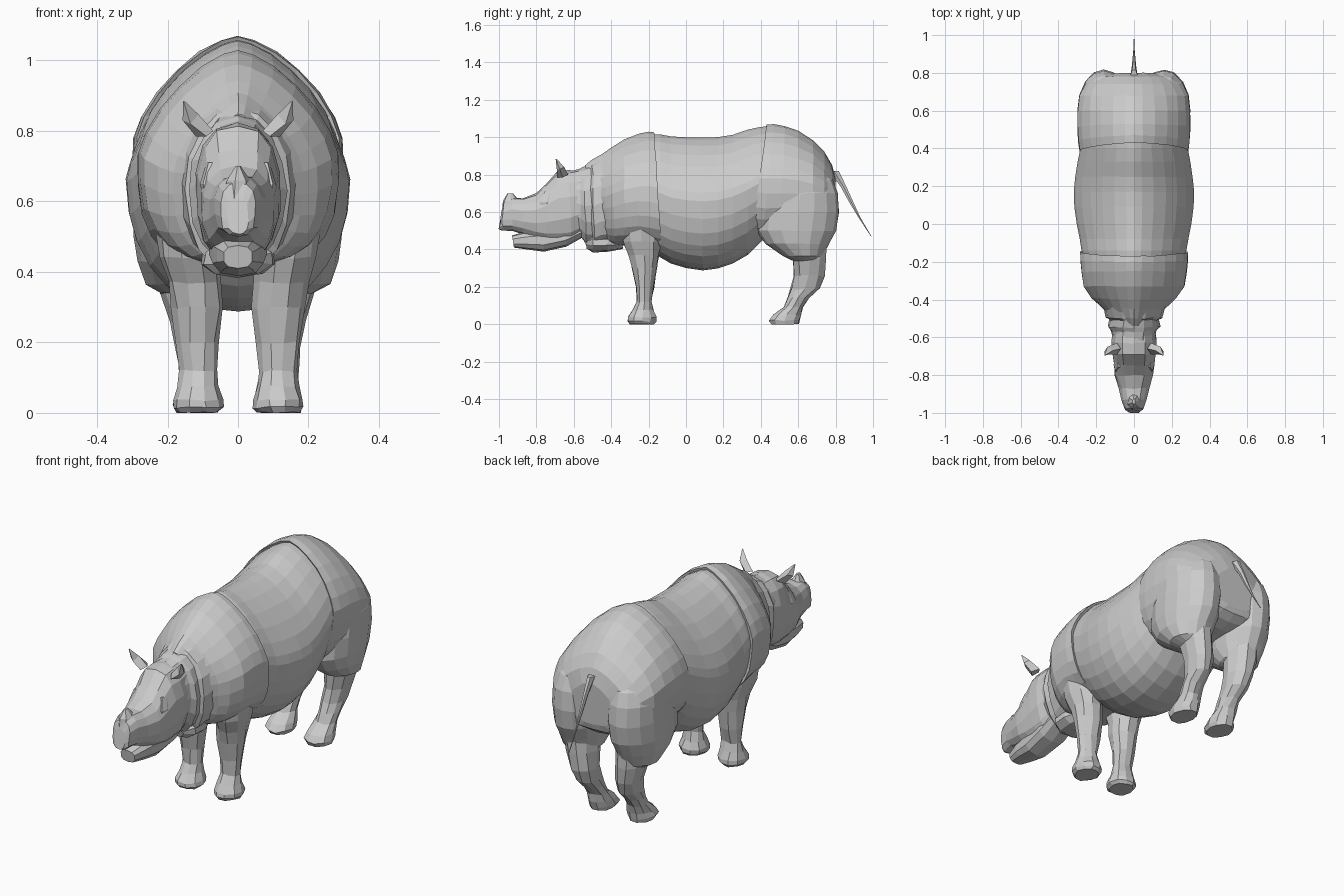
import bpy, bmesh, math, random
random.seed(4)


def skin(name, rings, jitter=0.0):
    """Join equal-sized point rings into one flat-shaded closed shell."""
    bm = bmesh.new()
    rows = []
    for ring in rings:
        rows.append([bm.verts.new([c + random.uniform(-jitter, jitter) for c in p])
                     for p in ring])
    n = len(rows[0])
    for a, b in zip(rows, rows[1:]):
        for i in range(n):
            j = (i + 1) % n
            bm.faces.new((a[i], a[j], b[j], b[i]))
    bm.faces.new(rows[0])
    bm.faces.new(rows[-1])
    bmesh.ops.recalc_face_normals(bm, faces=bm.faces)
    mesh = bpy.data.meshes.new(name)
    bm.to_mesh(mesh)
    bm.free()
    obj = bpy.data.objects.new(name, mesh)
    bpy.context.collection.objects.link(obj)
    return obj


def power(v, e):
    return math.copysign(abs(v) ** e, v)


def long_loft(name, sections, n=24, top=1.5, low=2.2, mid=0.5, jitter=0.0):
    """Sections along y: (y at top, y at bottom, z top, z bottom, half width)."""
    rings = []
    for yt, yb, zt, zb, w in sections:
        zm = zb + (zt - zb) * mid
        ring = []
        for i in range(n):
            t = 2 * math.pi * i / n + math.pi / 2
            e = 2 / (top if math.sin(t) >= 0 else low)
            z = zm + (zt - zm if math.sin(t) >= 0 else zm - zb) * power(math.sin(t), e)
            f = (z - zb) / (zt - zb)
            ring.append((w * power(math.cos(t), e), yb + (yt - yb) * f, z))
        rings.append(ring)
    return skin(name, rings, jitter)


def upright_loft(name, sections, side=1, n=9, jitter=0.0):
    """Sections up z: (z, x centre, y centre, x radius, y radius)."""
    rings = []
    for z, x, y, rx, ry in sections:
        rings.append([(side * (x + rx * math.cos(2 * math.pi * i / n)),
                       y + ry * math.sin(2 * math.pi * i / n), z)
                      for i in range(n)])
    return skin(name, rings, jitter)


# Barrel of the body
long_loft("barrel", [
    (-.22, -.20, 1.01, .42, .255), (-.14, -.14, 1.015, .36, .277),
    (-.08, -.08, 1.005, .325, .287), (0, 0, 1.0, .30, .303),
    (.09, .09, .998, .288, .315), (.17, .17, 1.0, .298, .318),
    (.25, .25, 1.012, .325, .311), (.33, .33, 1.04, .37, .298),
    (.40, .39, 1.055, .43, .285), (.48, .46, 1.06, .50, .27)],
    n=28, mid=.52, jitter=.001)

# Shoulder plate, with a thin lip folding over the barrel
long_loft("shoulder_plate", [
    (-.54, -.43, .85, .47, .10), (-.50, -.43, .88, .45, .145),
    (-.45, -.41, .91, .43, .185), (-.40, -.38, .945, .42, .228),
    (-.33, -.33, .99, .42, .267), (-.25, -.26, 1.02, .42, .28),
    (-.20, -.19, 1.03, .41, .286), (-.17, -.13, 1.025, .395, .287),
    (-.18, -.14, .99, .43, .25)], n=26, low=2.7, jitter=.002)

# Rump plate, with a thin lip over the barrel
long_loft("rump_plate", [
    (.45, .37, 1.03, .52, .25), (.43, .35, 1.066, .46, .290),
    (.47, .41, 1.07, .45, .297), (.53, .50, 1.06, .46, .30),
    (.60, .60, 1.035, .47, .30), (.68, .68, .985, .48, .29),
    (.74, .74, .92, .50, .26), (.78, .78, .855, .53, .215),
    (.80, .79, .78, .56, .13)], n=26, top=1.55, low=2.6, jitter=.002)

# Neck with zigzag skin folds, and the throat fold
long_loft("neck", [
    (-.34, -.34, .95, .42, .19), (-.44, -.46, .89, .41, .16),
    (-.50, -.49, .865, .40, .15), (-.51, -.50, .85, .42, .132),
    (-.55, -.53, .84, .42, .138), (-.57, -.56, .83, .46, .12),
    (-.62, -.60, .82, .48, .11)], n=16, top=2.1, jitter=.004)
long_loft("throat_fold", [
    (-.55, -.53, .47, .40, .06), (-.50, -.50, .50, .385, .10),
    (-.42, -.42, .50, .385, .11), (-.34, -.34, .48, .40, .08)], n=10, jitter=.004)

# Head, jaw and horn
long_loft("head", [
    (-.55, -.56, .82, .46, .11), (-.63, -.61, .822, .43, .120),
    (-.69, -.67, .815, .42, .117), (-.75, -.74, .75, .43, .108),
    (-.80, -.80, .70, .45, .102), (-.87, -.87, .675, .48, .080),
    (-.93, -.93, .675, .50, .066), (-.975, -.985, .655, .50, .050),
    (-.985, -1.0, .61, .505, .030)], n=14, top=2.4, low=2.4, jitter=.003)
long_loft("lower_jaw", [
    (-.56, -.56, .56, .46, .08), (-.65, -.64, .53, .415, .085),
    (-.76, -.76, .51, .388, .075), (-.86, -.85, .495, .40, .062),
    (-.93, -.92, .475, .41, .042)], n=10, top=2.6, low=2.6)
upright_loft("horn", [(.60, 0, -.93, .05, .055), (.66, 0, -.935, .035, .045),
                      (.70, 0, -.94, .008, .015)], n=7)

# Tail
upright_loft("tail", [
    (.82, 0, .79, .018, .03), (.74, 0, .84, .011, .018),
    (.65, 0, .885, .007, .013), (.57, 0, .928, .003, .006),
    (.47, 0, .99, .001, .002)], n=6)

for side, label in ((-1, "right"), (1, "left")):
    # Ears
    skin(label + "_ear", [
        [(side * .07, -.66, .80), (side * .09, -.69, .785),
         (side * .12, -.66, .785), (side * .09, -.63, .80)],
        [(side * .112, -.67, .847), (side * .135, -.69, .82),
         (side * .157, -.675, .83), (side * .14, -.65, .84)],
        [(side * .152, -.695, .885), (side * .154, -.697, .883),
         (side * .156, -.695, .882), (side * .155, -.692, .884)]])
    # Brow over the eye
    upright_loft(label + "_brow", [(.60, .085, -.75, .012, .03),
                                   (.65, .090, -.745, .018, .04),
                                   (.71, .078, -.73, .012, .03)], side, n=6)
    # Front legs
    upright_loft(label + "_front_leg", [
        (.54, .14, -.235, .10, .12), (.44, .135, -.235, .088, .108),
        (.37, .122, -.225, .077, .083), (.30, .114, -.222, .074, .068),
        (.20, .114, -.22, .062, .050), (.12, .112, -.225, .052, .039),
        (.075, .113, -.23, .060, .058), (.035, .113, -.235, .072, .078),
        (.015, .113, -.235, .072, .078), (0, .115, -.235, .058, .066)],
        side, n=10, jitter=.004)
    # Thighs
    upright_loft(label + "_thigh", [
        (.84, .14, .62, .06, .10), (.77, .155, .62, .11, .165),
        (.70, .16, .612, .136, .20), (.60, .16, .60, .139, .218),
        (.50, .163, .59, .133, .212), (.43, .165, .595, .120, .17),
        (.365, .163, .625, .098, .105), (.34, .155, .64, .06, .07)],
        side, n=16, jitter=.002)
    # Hind legs
    upright_loft(label + "_hind_leg", [
        (.46, .155, .645, .085, .11), (.35, .145, .66, .078, .092),
        (.26, .130, .658, .066, .085), (.19, .122, .638, .056, .080),
        (.14, .118, .60, .053, .058), (.095, .116, .575, .054, .052),
        (.05, .115, .54, .064, .078), (.02, .115, .525, .069, .085),
        (0, .115, .53, .060, .075)], side, n=10, jitter=.004)

# Stand on the ground exactly
for obj in bpy.context.collection.objects:
    for v in obj.data.vertices:
        v.co.z = max(v.co.z, 0.0)
